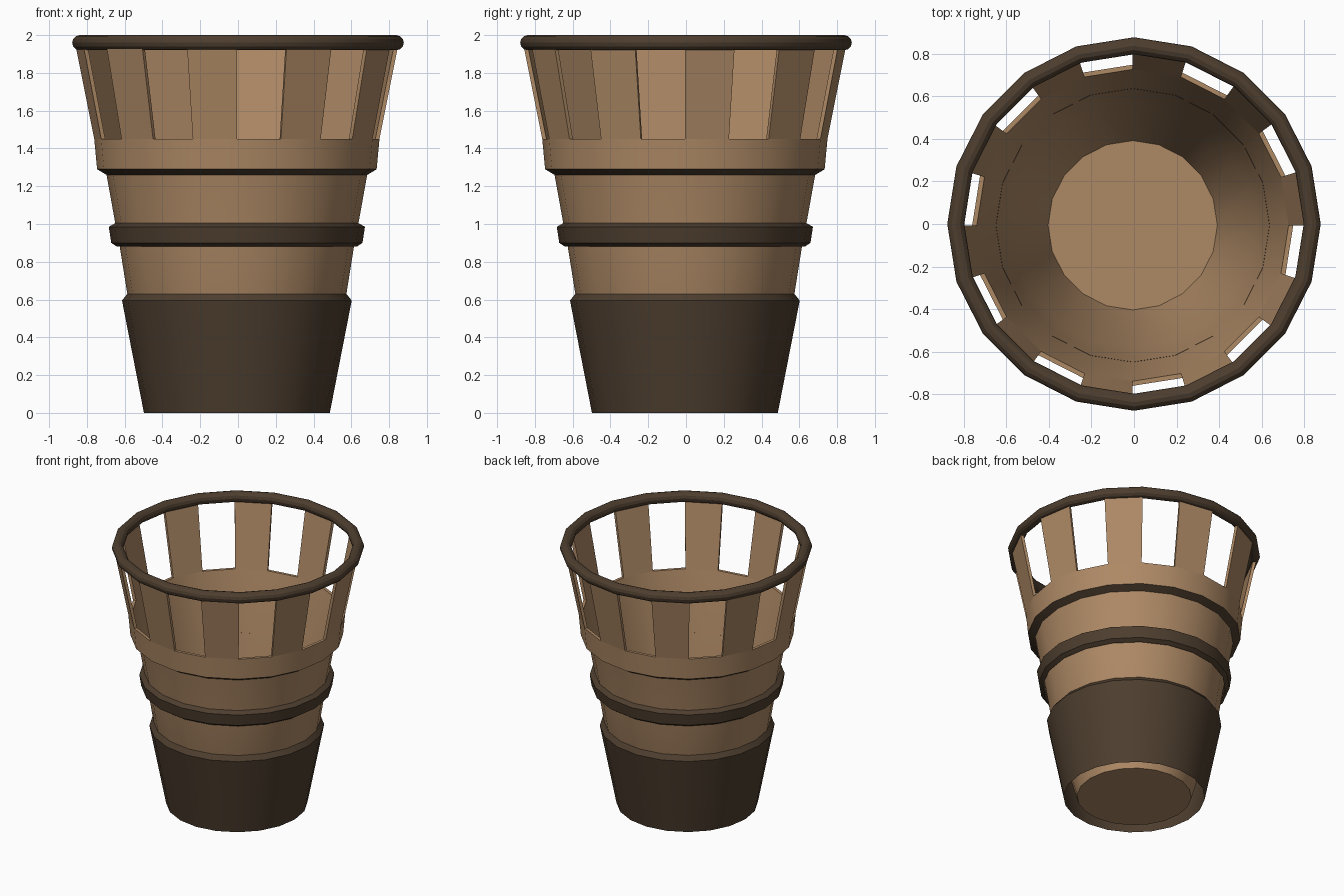
import bpy, bmesh, math

if "Cube" in bpy.data.objects:
    bpy.data.objects.remove(bpy.data.objects["Cube"])

N = 20                    # sides of every ring
OFF = (-0.006, -0.006)    # the body sits slightly off the rim centre


def material(name, rgb):
    m = bpy.data.materials.new(name)
    m.diffuse_color = (*rgb, 1)
    m.use_nodes = True
    m.node_tree.nodes["Principled BSDF"].inputs["Base Color"].default_value = m.diffuse_color
    return m


TAN = material("tan", (0.42, 0.25, 0.13))
DARK = material("dark_brown", (0.075, 0.048, 0.028))


def finish(obj, mat):
    obj.data.materials.append(mat)
    bpy.ops.object.select_all(action='DESELECT')
    obj.select_set(True)
    bpy.context.view_layer.objects.active = obj
    bpy.ops.object.shade_smooth_by_angle(angle=math.radians(28))


def revolve(name, profile, mat, closed=False, sectors=None, floor=False):
    """Turn (radius, z) points around z; optional sectors become capped wedges."""
    bm = bmesh.new()
    rings = []
    for i in range(N):
        a = 2 * math.pi * i / N
        rings.append([bm.verts.new((OFF[0] + r * math.cos(a), OFF[1] + r * math.sin(a), z))
                      for r, z in profile])
    count = len(profile)
    for i in (range(N) if sectors is None else sectors):
        a, b = rings[i], rings[(i + 1) % N]
        for k in range(count if closed else count - 1):
            n = (k + 1) % count
            bm.faces.new((a[k], b[k], b[n], a[n]))
        if sectors is not None:
            bm.faces.new(a)
            bm.faces.new(b[::-1])
    if floor:
        bm.faces.new([ring[0] for ring in reversed(rings)])
    if closed:
        bmesh.ops.recalc_face_normals(bm, faces=bm.faces[:])
    mesh = bpy.data.meshes.new(name)
    bm.to_mesh(mesh)
    bm.free()
    obj = bpy.data.objects.new(name, mesh)
    bpy.context.collection.objects.link(obj)
    finish(obj, mat)


# Inner cup with its floor
revolve("cup_wall", [(0.398, 0.004), (0.58, 0.63), (0.62, 0.88), (0.643, 1.0),
                     (0.69, 1.26), (0.733, 1.45)], TAN, floor=True)

# Hollow dark base sleeve, open underneath
revolve("base_sleeve", [(0.492, 0), (0.608, 0.595), (0.58, 0.63)], DARK)

# Middle hoop
revolve("middle_hoop", [(0.635, 0.88), (0.665, 0.9), (0.678, 0.985), (0.643, 1.005)], DARK)

# Dark underside and tan face of the upper band
revolve("band_underside", [(0.69, 1.26), (0.74, 1.29)], DARK)
revolve("upper_band", [(0.74, 1.29), (0.755, 1.45), (0.733, 1.45)], TAN)

# Ten upright slats with openings between them
revolve("slats", [(0.755, 1.45), (0.855, 1.95), (0.833, 1.95), (0.733, 1.45)],
        TAN, closed=True, sectors=range(0, N, 2))

# Round rim
bpy.ops.mesh.primitive_torus_add(major_segments=N, minor_segments=12, major_radius=0.838,
                                 minor_radius=0.04, location=(0, 0, 1.96))
rim = bpy.context.object
rim.name = "rim"
finish(rim, DARK)
